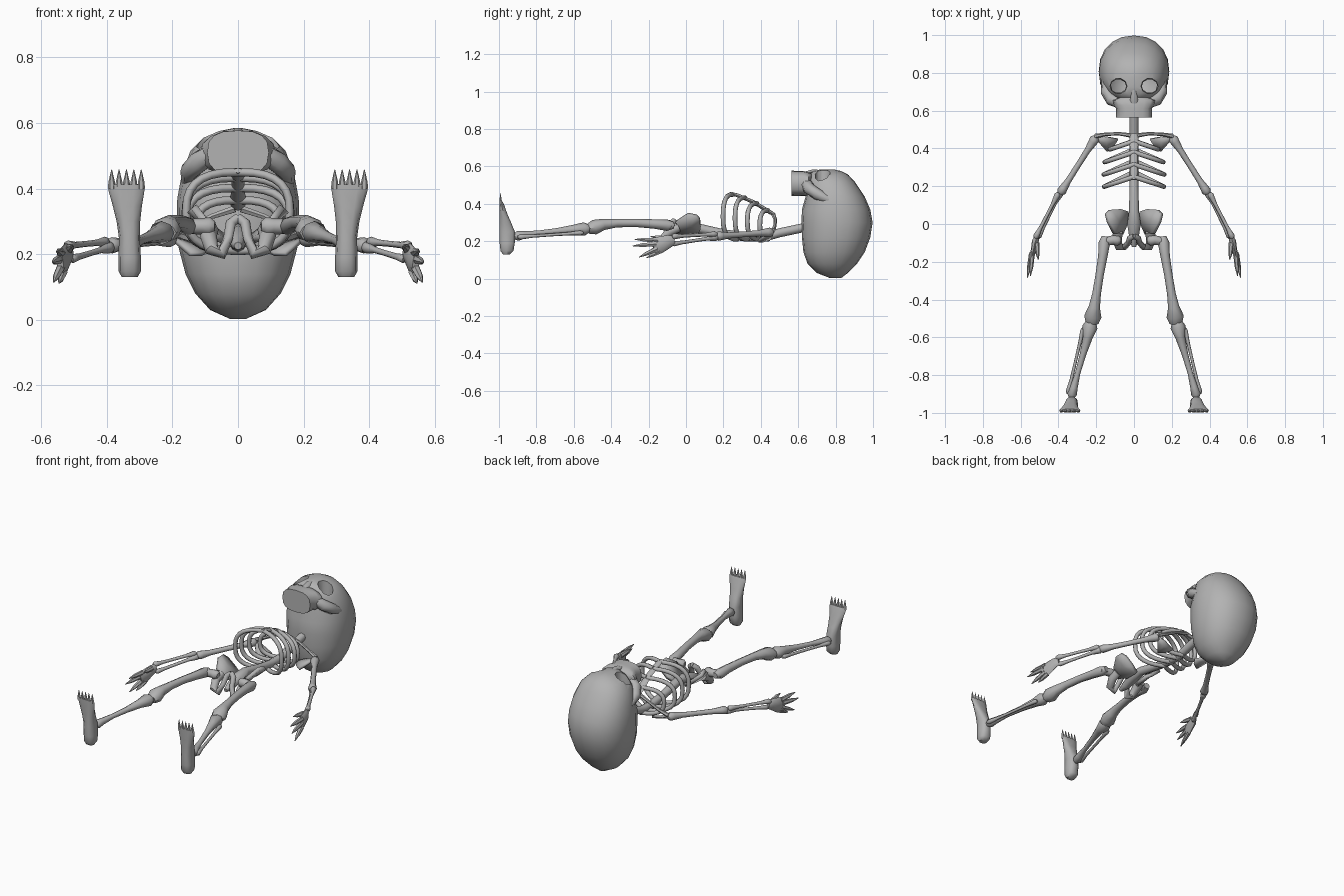
import bpy, bmesh, math
from mathutils import Vector

bone = bpy.data.materials.new("bone_grey")
bone.diffuse_color = (0.45, 0.45, 0.45, 1)
X, Y, Z = Vector((1, 0, 0)), Vector((0, 1, 0)), Vector((0, 0, 1))


def finish(name, bm, mirror):
    bmesh.ops.recalc_face_normals(bm, faces=bm.faces)
    me = bpy.data.meshes.new(name)
    bm.to_mesh(me)
    bm.free()
    ob = bpy.data.objects.new(name, me)
    bpy.context.collection.objects.link(ob)
    me.materials.append(bone)
    if mirror:
        ob.modifiers.new("mirror", 'MIRROR').use_mirror_merge = False
    return ob


def tube(name, pts, mirror=True, n=8, ref=Z, axis=None, e=2.0):
    """Loft elliptical rings; each point is x, y, z, radius, optional second radius."""
    bm = bmesh.new()
    P = [Vector(p[:3]) for p in pts]
    rings = []
    for i, p in enumerate(pts):
        t = axis or (P[min(i + 1, len(P) - 1)] - P[max(i - 1, 0)]).normalized()
        a = t.cross(ref).normalized()
        b = a.cross(t).normalized()
        ring = []
        for k in range(n):
            c, s = math.cos(2 * math.pi * k / n), math.sin(2 * math.pi * k / n)
            c, s = [math.copysign(abs(v) ** (2 / e), v) if abs(v) > 1e-6 else 0 for v in (c, s)]
            ring.append(bm.verts.new(P[i] + a * c * p[3] + b * s * p[-1]))
        rings.append(ring)
    for r, q in zip(rings, rings[1:]):
        for k in range(n):
            bm.faces.new((r[k], r[(k + 1) % n], q[(k + 1) % n], q[k]))
    bm.faces.new(rings[0])
    bm.faces.new(rings[-1])
    return finish(name, bm, mirror)


def plate(name, pts, thick):
    bm = bmesh.new()
    c = bm.verts.new(sum((Vector(p) for p in pts), Vector()) / len(pts))
    vs = [bm.verts.new(p) for p in pts]
    for i in range(len(vs)):
        bm.faces.new((c, vs[i], vs[(i + 1) % len(vs)]))
    ob = finish(name, bm, True)
    m = ob.modifiers.new("thickness", 'SOLIDIFY')
    m.thickness, m.offset = thick, 0
    return ob


def long_bone(name, a, b, r0, rm, r1):
    """Bone with swollen rounded ends."""
    a, b = Vector(a), Vector(b)
    prof = [(0, r0 * .55), (.04, r0), (.1, r0 * .9), (.24, rm * 1.1), (.5, rm),
            (.78, rm * 1.1), (.9, r1 * .9), (.96, r1), (1, r1 * .55)]
    return tube(name, [(*a.lerp(b, t), r) for t, r in prof])


# Skull: z, y min, y max, half width
rows = [(.003, .77, .83, .025), (.03, .70, .865, .085), (.08, .65, .915, .13),
        (.14, .628, .955, .16), (.22, .62, .985, .181), (.30, .617, .998, .187),
        (.37, .62, .985, .185), (.44, .64, .955, .172), (.515, .645, .905, .145),
        (.555, .66, .868, .105), (.575, .68, .83, .06), (.584, .72, .79, .015)]
skull = tube("skull", [(0, (a + b) / 2, z, w, (b - a) / 2) for z, a, b, w in rows],
             False, 20, Y, Z, 2.2)

# Eye sockets: cut, then open the socket floor
cutter = tube("eye_cutter", [(.083, .73, .455, .042, .036), (.083, .73, .7, .05, .048)],
              True, 10, Y, Z)
cutter.hide_render = True
mod = skull.modifiers.new("eyes", 'BOOLEAN')
mod.object, mod.operation, mod.solver = cutter, 'DIFFERENCE', 'EXACT'
bpy.context.view_layer.objects.active = skull
bpy.ops.object.modifier_apply(modifier=mod.name)
bpy.data.objects.remove(cutter)
bm = bmesh.new()
bm.from_mesh(skull.data)
floor = [f for f in bm.faces if abs(f.calc_center_median().z - .455) < .002
         and abs(f.normal.z) > .9]
bmesh.ops.delete(bm, geom=floor, context='FACES')
bm.to_mesh(skull.data)
bm.free()

# Face: upper jaw, cheekbones, nose bridge
tube("upper_jaw", [(0, .675, .505, .06, .055), (0, .655, .506, .115, .062),
                   (0, .63, .508, .108, .067), (0, .61, .509, .094, .067),
                   (0, .565, .51, .094, .067)], False, 16, Z, -Y, 2.7)
tube("cheekbone", [(.15, .765, .42, .022), (.146, .70, .452, .031),
                   (.118, .658, .482, .034), (.085, .645, .505, .03)])
tube("nose_bridge", [(0, .74, .572, .012, .008), (0, .68, .572, .018, .014),
                     (0, .64, .563, .022, .012)], False, 6)

# Spine and breastbone
tube("spine", [(0, -.12, .225, .012), (0, -.07, .235, .025), (0, 0, .26, .036, .026),
               (0, .07, .268, .026), (0, .2, .24, .024), (0, .32, .222, .024),
               (0, .42, .222, .024), (0, .5, .245, .024), (0, .64, .275, .024)], False)
tube("breastbone", [(0, .235, .455, .012, .008), (0, .27, .447, .02, .01),
                    (0, .36, .41, .019, .01), (0, .45, .355, .025, .011),
                    (0, .475, .34, .018, .008)], False)

# Ribs: front y, side y, back y, front z, half width
for i, (yf, ym, yb, zf, w) in enumerate([(.25, .198, .275, .45, .158), (.315, .262, .335, .433, .16),
                                         (.38, .328, .395, .402, .155), (.438, .395, .44, .365, .128)]):
    pts = []
    for k in range(15):
        a = math.pi * k / 14
        s, c = math.sin(a), math.cos(a)
        end = yf if c > 0 else yb
        s = max(s, 0) ** .75 if s > 1e-6 else 0
        z = (zf + .21) / 2 + (zf - .21) / 2 * math.copysign(abs(c) ** .75, c)
        pts.append((w * s, end + (ym - end) * s, z, .0125))
    tube("rib_%d" % (i + 1), pts, n=8, ref=Y)

# Shoulders
tube("collarbone", [(.01, .468, .338, .012), (.08, .478, .315, .009),
                    (.15, .475, .28, .009), (.205, .465, .258, .013)], n=6)
plate("shoulder_blade", [(.085, .45, .212), (.15, .462, .235), (.2, .46, .25),
                         (.185, .43, .235), (.145, .385, .2), (.11, .41, .2)], .014)

# Arms
long_bone("upper_arm", (.2, .462, .248), (.392, .16, .226), .026, .015, .025)
long_bone("forearm_inner", (.388, .17, .222), (.508, -.075, .185), .019, .009, .014)
long_bone("forearm_outer", (.4, .165, .238), (.523, -.075, .225), .016, .009, .016)

# Hands
tube("palm", [(.512, -.065, .205, .012, .025), (.522, -.09, .2, .018, .034),
              (.532, -.14, .18, .015, .045), (.542, -.175, .17, .01, .047)])
for name, a, b, r in [("thumb", (.515, -.1, .215), (.507, -.19, .225), .014),
                      ("finger_1", (.538, -.15, .205), (.548, -.275, .21), .014),
                      ("finger_2", (.543, -.16, .185), (.565, -.285, .175), .014),
                      ("finger_3", (.54, -.155, .16), (.562, -.25, .115), .014),
                      ("finger_4", (.532, -.14, .145), (.545, -.21, .112), .013)]:
    a, b = Vector(a), Vector(b)
    tube(name, [(*a, r), (*a.lerp(b, .6), r * .8), (*b, .002)], n=6)

# Pelvis
plate("hip_wing", [(.035, .065, .245), (.075, .078, .27), (.125, .075, .315), (.147, .055, .335),
                   (.135, .01, .345), (.105, -.05, .305), (.065, -.055, .25), (.04, 0, .24)], .022)
tube("hip_loop", [(.085, -.04, .275, .026), (.09, -.085, .255, .026), (.08, -.12, .215, .022),
                  (.05, -.122, .2, .018), (.03, -.1, .25, .015), (.022, -.075, .295, .016),
                  (0, -.065, .31, .015)])

# Legs
tube("thigh_neck", [(.07, -.09, .285, .015), (.085, -.088, .285, .028), (.11, -.085, .285, .025),
                    (.14, -.09, .285, .024), (.175, -.095, .28, .016)])
tube("thigh_bone", [(.152, -.065, .285, .018), (.157, -.1, .285, .03), (.165, -.17, .292, .025),
                    (.182, -.27, .298, .022), (.198, -.37, .297, .023), (.21, -.44, .29, .03),
                    (.218, -.49, .275, .046, .04), (.222, -.525, .265, .034, .026)])
tube("shin_bone", [(.228, -.522, .268, .03, .024), (.233, -.545, .265, .04, .036),
                   (.245, -.6, .262, .026), (.27, -.69, .253, .017), (.298, -.79, .243, .014),
                   (.318, -.865, .234, .02), (.328, -.9, .228, .026), (.331, -.918, .226, .016)])
long_bone("calf_bone", (.268, -.55, .245), (.35, -.9, .222), .013, .008, .014)

# Feet and toes
tube("foot", [(.33, -.96, .13, .024, .02), (.33, -.957, .148, .034, .036),
              (.33, -.956, .19, .034, .042), (.331, -.956, .25, .032, .043),
              (.334, -.966, .3, .036, .032), (.337, -.976, .345, .044, .022),
              (.34, -.985, .395, .055, .013), (.34, -.989, .412, .055, .009)],
     n=10, ref=Y, axis=Z, e=2.6)
for i in range(5):
    x = .295 + i * .0225
    tube("toe_%d" % (i + 1), [(x, -.989, .4, .0115, .009), (x, -.991, .42, .01, .007),
                              (x, -.993, .458, .001)], n=6, ref=Y)

# Smooth bones with sharp creases kept
bpy.ops.object.select_all(action='SELECT')
bpy.ops.object.shade_smooth_by_angle(angle=math.radians(50))
